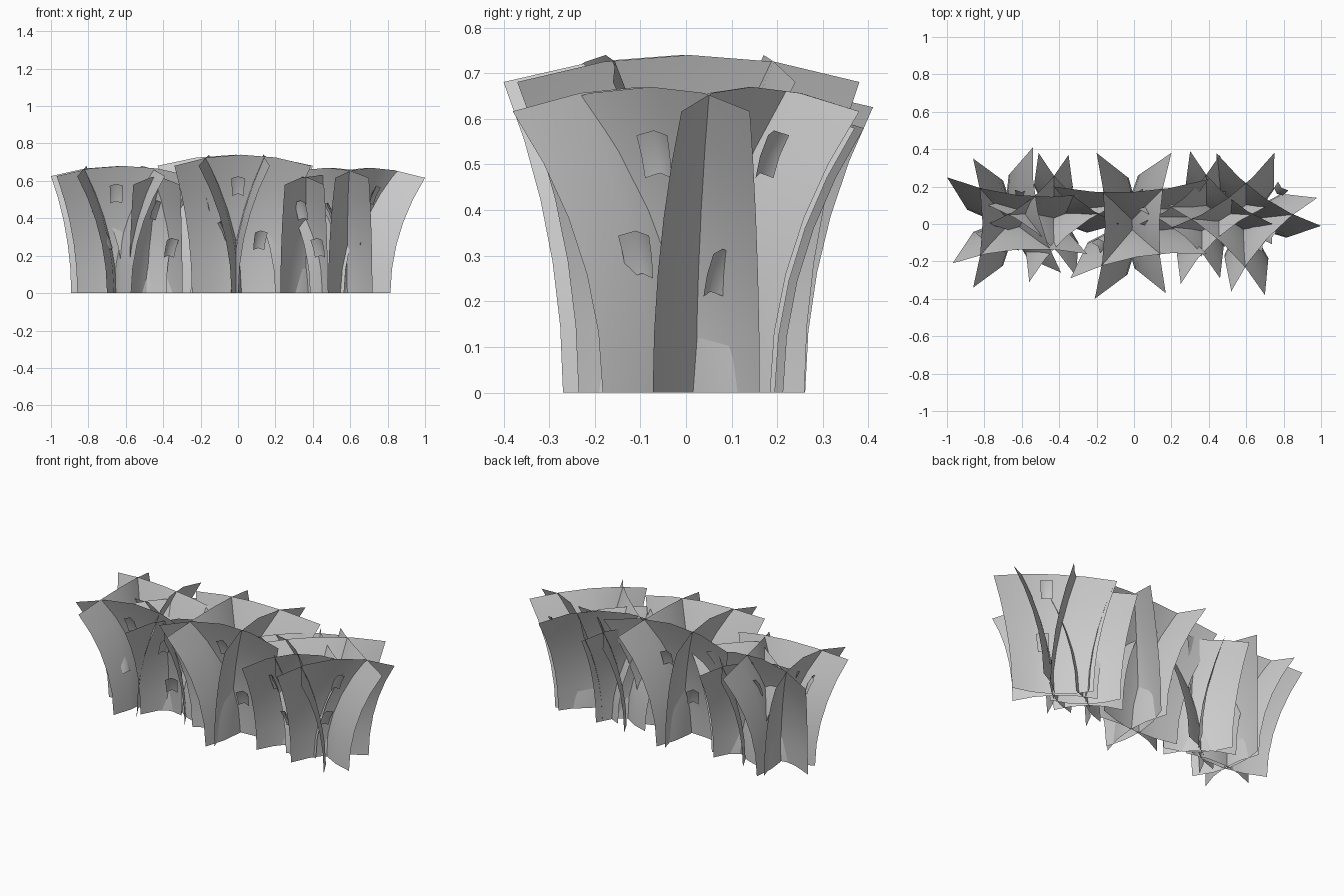
import bpy
from math import radians
from mathutils import Vector, Matrix

if "Cube" in bpy.data.objects:
    bpy.data.objects.remove(bpy.data.objects["Cube"])

# Each clump: height, then its outward-bending sheets as top corner pairs
# (x1, y1, x2, y2), running counterclockwise so the lean is to the right.
CLUMPS = {
    "middle": (0.74, [(.40, .24, -.43, .20), (-.20, .38, -.21, -.40),
                      (-.34, -.29, .39, -.16), (.17, -.37, .20, .38)]),
    "left": (0.68, [(-.25, .16, -1.0, .25), (-.86, .35, -.86, -.34),
                    (-.97, -.21, -.25, -.16), (-.39, -.26, -.54, .41)]),
    "right": (0.67, [(1.0, -.01, .44, .38), (.75, .38, .20, -.02),
                     (.18, .10, .70, -.38), (.52, -.36, .98, .14)]),
    "left_small": (0.63, [(-.08, .0, -.51, .38), (-.35, .37, -.78, .0),
                          (-.78, .10, -.31, -.28), (-.56, -.31, -.10, .10)]),
    "right_small": (0.63, [(.74, .0, .30, .39), (.46, .37, .03, .0),
                           (.02, .08, .46, -.29), (.25, -.32, .70, .09)]),
}

# Small loose leaves: x, y, z of the middle, and the heading they lean toward
LEAVES = [(-.65, -.10, .54, -90), (-.79, -.06, .49, -150), (-.68, -.12, .29, 170),
          (-.46, -.08, .45, -30), (-.37, -.12, .25, -60), (-.17, -.10, .50, -140),
          (.00, -.12, .58, -90), (.11, -.10, .29, -70), (-.06, -.11, .34, -170),
          (.35, -.12, .45, -120), (.44, -.12, .25, -120), (.51, -.08, .44, -170),
          (.70, .06, .27, 40), (.71, -.06, .53, -20), (.77, .17, .53, 50),
          (.66, -.10, .31, -20), (-.60, .14, .50, 90), (.02, .14, .52, 100),
          (.45, .14, .50, 80), (-.12, .10, .30, 120)]


def sheet_surface(card, h):
    """Map u (-1..1 across) and v (0..1 up) to a point on the bent sheet."""
    a, b = Vector((card[0], card[1], 0)), Vector((card[2], card[3], 0))
    half = (b - a) / 2
    n = Vector((half.y, -half.x, 0)).normalized()
    lean = 0.235 * h
    mid = (a + b) / 2 - n * lean

    def point(u, v):
        c = v ** 1.9
        p = mid + half * u * (0.66 + 0.34 * c) + n * (lean * c - 0.05 * (1 - u * u))
        p.z = h * v * (1 - 0.08 * u * u * v)
        return p
    return point


def grid(name, fn, nu, nv):
    verts = [fn(2 * i / nu - 1, j / nv) for j in range(nv + 1) for i in range(nu + 1)]
    w = nu + 1
    faces = [(j * w + i, j * w + i + 1, (j + 1) * w + i + 1, (j + 1) * w + i)
             for j in range(nv) for i in range(nu)]
    me = bpy.data.meshes.new(name)
    me.from_pydata(verts, [], faces)
    me.shade_smooth()
    ob = bpy.data.objects.new(name, me)
    bpy.context.collection.objects.link(ob)
    return ob


# Foliage sheets
for clump, (h, cards) in CLUMPS.items():
    for k, card in enumerate(cards):
        grid(f"{clump}_foliage_sheet_{k + 1}", sheet_surface(card, h), 4, 5)

# Loose leaves
for k, (x, y, z, heading) in enumerate(LEAVES):
    leaf = grid(f"loose_leaf_{k + 1}",
                lambda u, v: Vector((.02 * v * v + .015 * u * u, .036 * u * (.85 + .15 * v),
                                     .1 * (v - .5) - .008 * u * u)), 2, 2)
    leaf.matrix_world = (Matrix.Translation((x, y, z))
                         @ Matrix.Rotation(radians(heading), 4, 'Z')
                         @ Matrix.Rotation(radians(12), 4, 'Y'))
